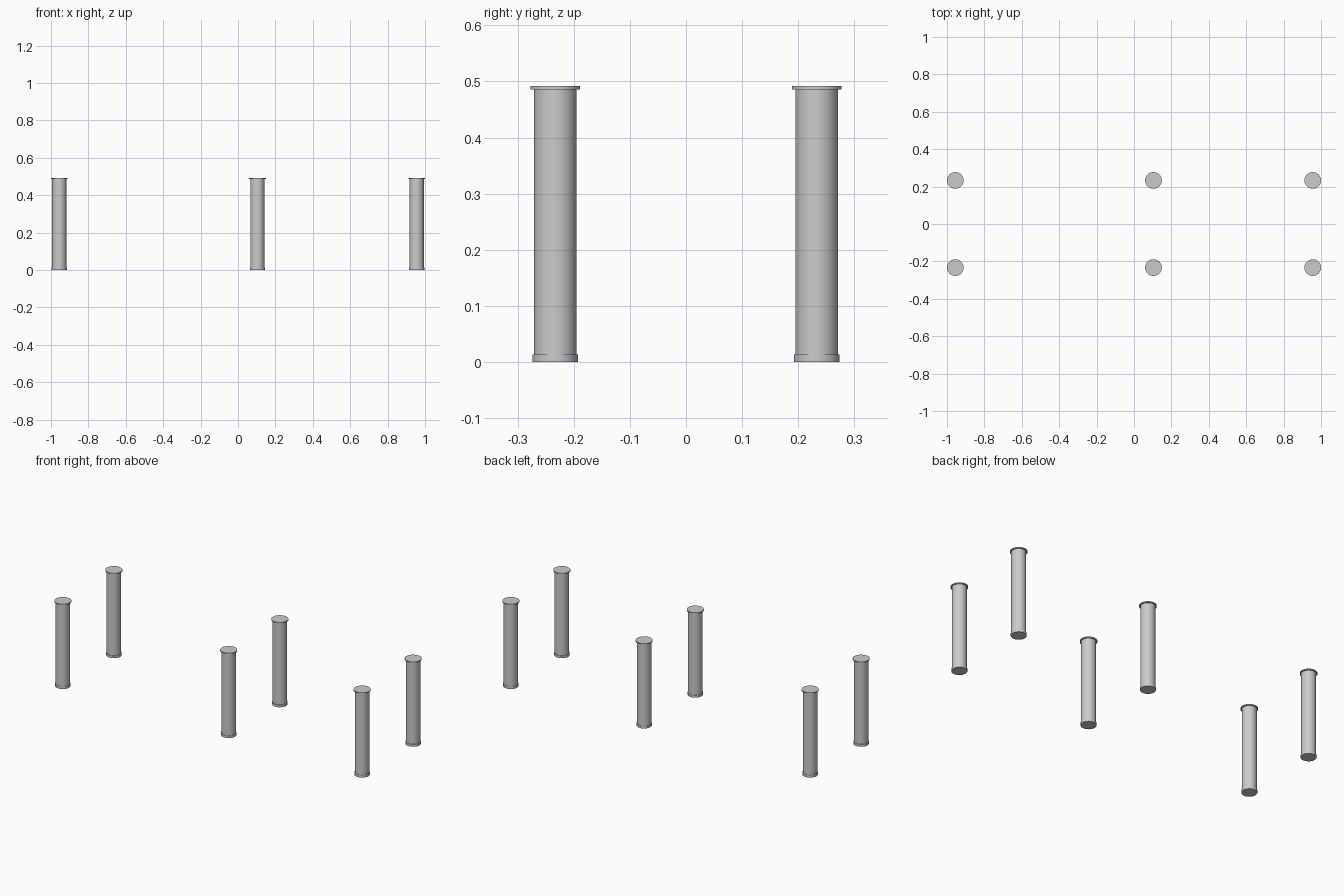
import bpy

if "Cube" in bpy.data.objects:
    bpy.data.objects.remove(bpy.data.objects["Cube"])

# Dimensions
LEG_X = (-0.9555, 0.104, 0.9555)
LEG_Y = (-0.233, 0.233)
TOP = 0.492


def cylinder(name, radius, z0, z1, x, y):
    bpy.ops.mesh.primitive_cylinder_add(
        vertices=48, radius=radius, depth=z1 - z0,
        location=(x, y, (z0 + z1) / 2))
    ob = bpy.context.object
    ob.name = name
    bpy.ops.object.shade_smooth_by_angle()
    return ob


for xi, x in zip(("left", "middle", "right"), LEG_X):
    for yi, y in zip(("front", "back"), LEG_Y):
        tag = f"{yi}_{xi}"
        # Post, thin mounting plate on top, foot cap at the floor
        cylinder(f"leg_post_{tag}", 0.038, 0.003, TOP - 0.003, x, y)
        cylinder(f"mounting_plate_{tag}", 0.0445, TOP - 0.006, TOP, x, y)
        cylinder(f"foot_cap_{tag}", 0.0405, 0, 0.0135, x, y)
